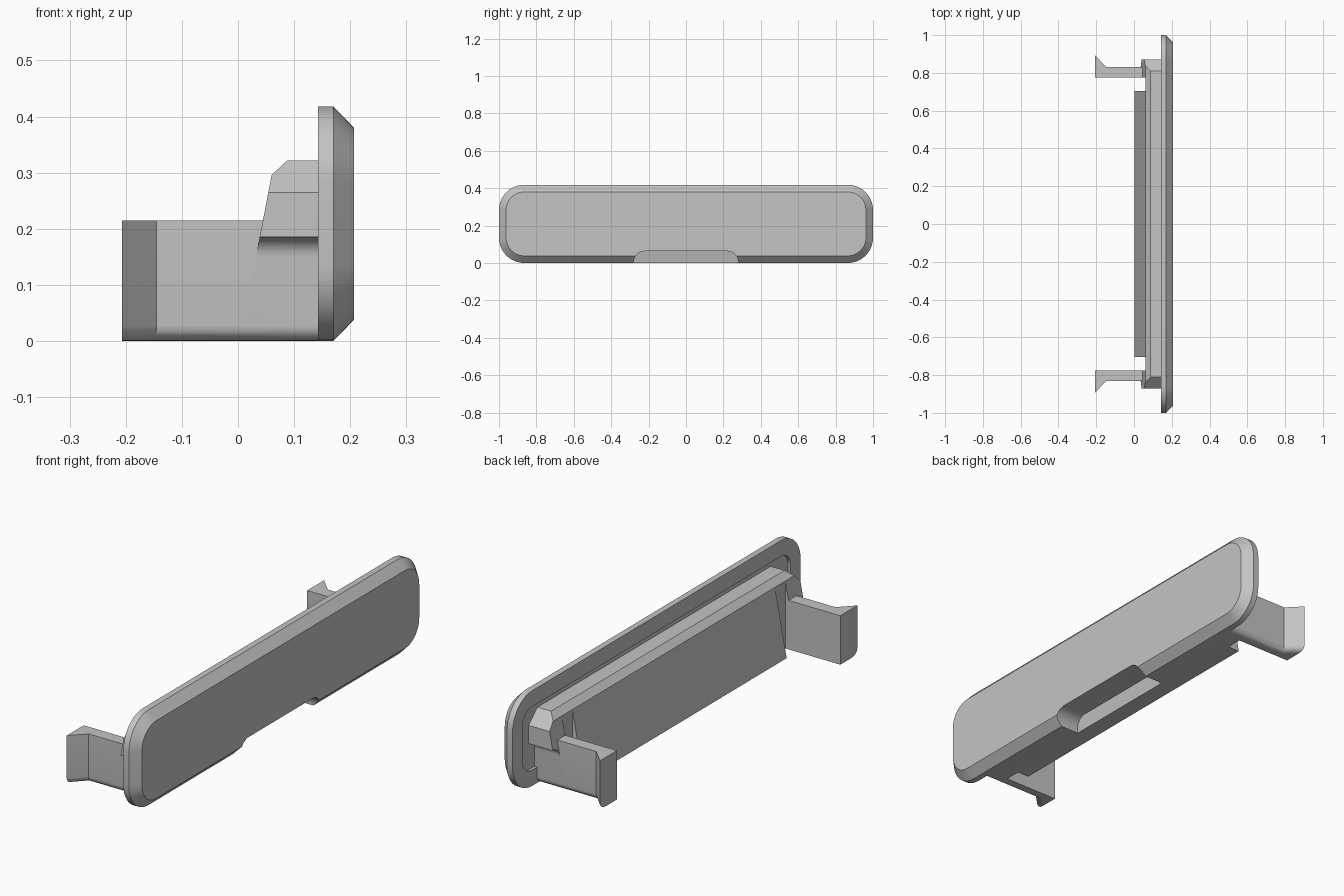
import bpy, bmesh, math

cube = bpy.data.objects.get("Cube")
if cube:
    bpy.data.objects.remove(cube, do_unlink=True)

grey = bpy.data.materials.new("plain grey")
grey.use_nodes = True
grey.diffuse_color = (0.55, 0.55, 0.55, 1)
grey.node_tree.nodes["Principled BSDF"].inputs["Base Color"].default_value = (0.55, 0.55, 0.55, 1)


def finish(name, bm):
    bmesh.ops.recalc_face_normals(bm, faces=bm.faces)
    mesh = bpy.data.meshes.new(name)
    bm.to_mesh(mesh)
    bm.free()
    mesh.materials.append(grey)
    obj = bpy.data.objects.new(name, mesh)
    bpy.context.collection.objects.link(obj)
    return obj


def loft(name, rings):
    """Skin a row of matching closed rings and cap both ends."""
    bm = bmesh.new()
    rows = [[bm.verts.new(p) for p in ring] for ring in rings]
    for a, b in zip(rows, rows[1:]):
        for i in range(len(a)):
            j = (i + 1) % len(a)
            bm.faces.new((a[i], a[j], b[j], b[i]))
    bm.faces.new(rows[0])
    bm.faces.new(rows[-1])
    return finish(name, bm)


def select_only(obj):
    bpy.ops.object.select_all(action='DESELECT')
    obj.select_set(True)
    bpy.context.view_layer.objects.active = obj


def boolean(obj, cutter, operation):
    mod = obj.modifiers.new("cut", 'BOOLEAN')
    mod.operation = operation
    mod.solver = 'EXACT'
    mod.object = cutter
    select_only(obj)
    bpy.ops.object.modifier_apply(modifier=mod.name)


def box(name, x, y, z):
    return loft(name, [[(x[0], y[0], h), (x[1], y[0], h), (x[1], y[1], h), (x[0], y[1], h)] for h in z])


def arc(cy, cz, r, start, steps=10):
    """Quarter circle in y and z."""
    angles = [start + math.pi / 2 * i / steps for i in range(steps + 1)]
    return [(cy + r * math.cos(a), cz + r * math.sin(a)) for a in angles]


def plate_ring(x, inset):
    r = 0.135 - inset
    y, low, high = 1 - 0.135, 0.135, 0.418 - 0.135
    centres = [(y, high), (-y, high), (-y, low), (y, low)]
    return [(x, py, pz) for k, (cy, cz) in enumerate(centres)
            for py, pz in arc(cy, cz, r, k * math.pi / 2)]


# Face plate: chamfered front, shallow recess on the back
plate = loft("cover_plate", [plate_ring(x, inset) for x, inset in
             [(0.155, 0.07), (0.143, 0.07), (0.143, 0), (0.17, 0), (0.207, 0.038)]])

# Backing body: sloped profile trimmed to its end outline
profile = [(0.16, 0), (0.003, 0), (0.06, 0.296), (0.088, 0.322), (0.16, 0.322)]
body = loft("backing_body", [[(x, y, z) for x, z in profile] for y in (-0.9, 0.9)])
side = [(0.80, 0)] + arc(0.80, 0.03, 0.03, -math.pi / 2, 6)[1:]
side += [(y, z) for y, z in reversed(arc(0.865, 0.15, 0.035, math.pi / 2, 6))]
side += [(0.87, 0.185), (0.87, 0.265), (0.81, 0.322)]
outline = side + [(-y, z) for y, z in reversed(side)]
trim = loft("end_trim", [[(x, y, z) for y, z in outline] for x in (-0.1, 0.3)])
boolean(body, trim, 'INTERSECT')
helpers = [trim]

# Relief slots beside the clip arms
for s in (-1, 1):
    slot = box("slot_cutter", (-0.1, 0.06), sorted((s * 0.703, s * 0.775)), (-0.1, 0.31))
    boolean(body, slot, 'DIFFERENCE')
    helpers.append(slot)

# Finger notch with a gently sloped back wall
top = arc(0.22, 0.003, 0.06, 0) + arc(-0.22, 0.003, 0.06, math.pi / 2)
notch_outline = [(-0.28, -0.05), (0.28, -0.05)] + top
notch = loft("notch_cutter", [[(0.08 + 0.19 * z, y, z) for y, z in notch_outline],
                              [(0.3, y, z) for y, z in notch_outline]])
for part in (plate, body):
    boolean(part, notch, 'DIFFERENCE')
helpers.append(notch)

for helper in helpers:
    bpy.data.objects.remove(helper, do_unlink=True)


# Snap arms with hooked tips and a rounded lower outer edge
def clip_arm(name, s):
    plan = [(0.15, 0.775), (-0.207, 0.775), (-0.207, 0.893), (-0.145, 0.83), (0.15, 0.83)]
    arm = loft(name, [[(x, s * y, z) for x, y in plan] for z in (0, 0.215)])
    bm = bmesh.new()
    bm.from_mesh(arm.data)
    edges = [e for e in bm.edges if all(v.co.z < 0.01 and abs(v.co.y) > 0.8 for v in e.verts)]
    bmesh.ops.bevel(bm, geom=edges, offset=0.028, segments=6, profile=0.5, affect='EDGES')
    bm.to_mesh(arm.data)
    bm.free()
    return arm


arms = [clip_arm("front_clip_arm", -1), clip_arm("back_clip_arm", 1)]

for obj in [plate, body] + arms:
    select_only(obj)
    bpy.ops.object.shade_smooth_by_angle(angle=math.radians(30))
